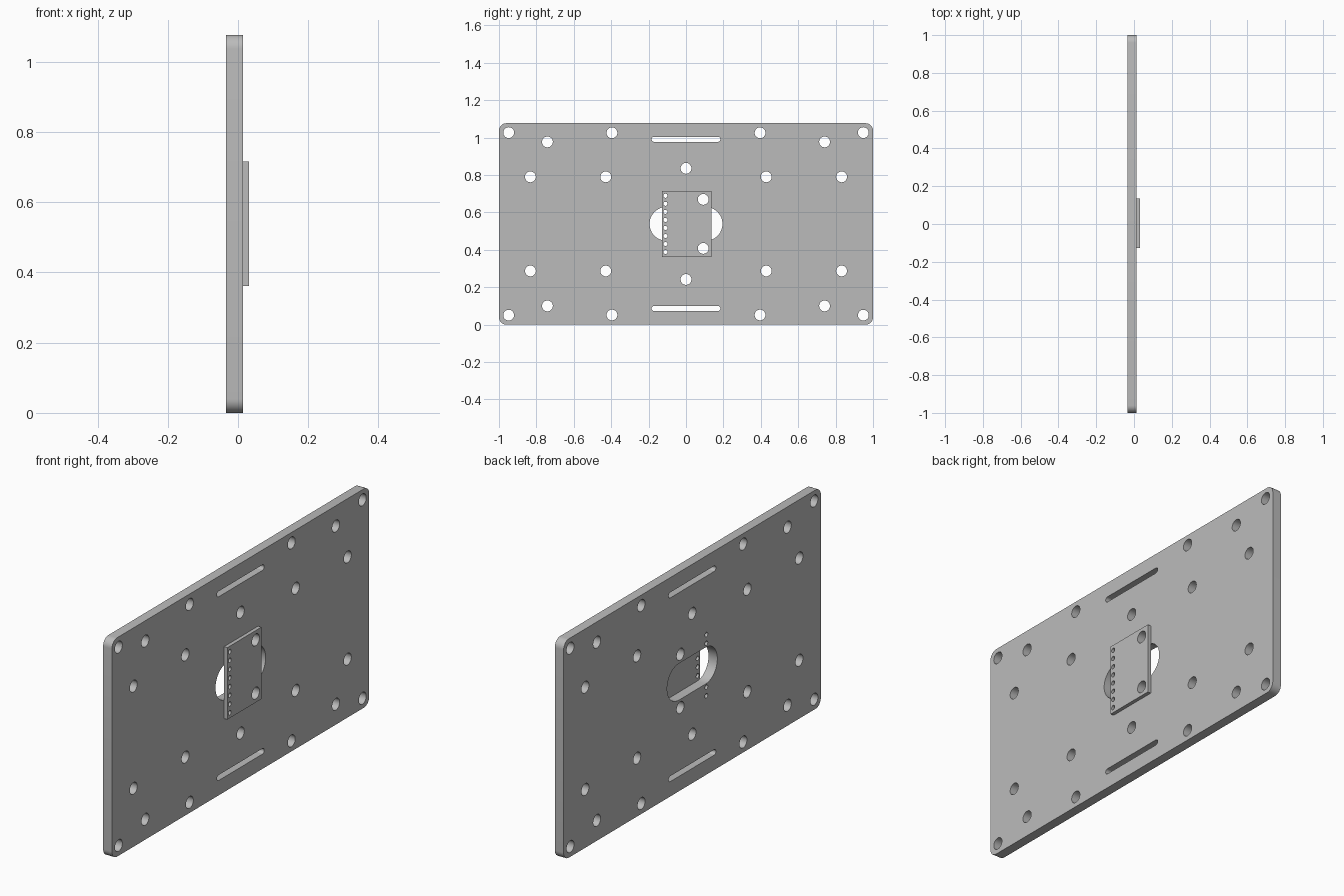
import bpy, bmesh, math
from mathutils import Matrix

cube = bpy.data.objects.get("Cube")
if cube:
    bpy.data.objects.remove(cube, do_unlink=True)

grey = bpy.data.materials.new("light_grey")
grey.use_nodes = True
COLOUR = (0.5, 0.5, 0.5, 1)
grey.diffuse_color = COLOUR
grey.node_tree.nodes["Principled BSDF"].inputs["Base Color"].default_value = COLOUR

MID = 0.5385          # height of the centre line
HOLE = 0.029          # bolt hole radius
PIN = 0.011           # pin hole radius


def rounded(cy, cz, half_w, half_h, r, steps=8):
    """Outline of a rounded rectangle; a circle or slot when r fills it."""
    pts = []
    for q, (sy, sz) in enumerate([(1, 1), (-1, 1), (-1, -1), (1, -1)]):
        for i in range(steps + 1 if r else 1):
            a = math.pi / 2 * (q + i / steps)
            p = (cy + sy * (half_w - r) + r * math.cos(a),
                 cz + sz * (half_h - r) + r * math.sin(a))
            if not pts or math.dist(p, pts[-1]) > 1e-5:
                pts.append(p)
    if math.dist(pts[0], pts[-1]) < 1e-5:
        pts.pop()
    return pts


def circle(y, z, r):
    return rounded(y, z, r, r, r)


def sheet(name, outlines, x0, x1):
    """Extrude an outline with holes along x."""
    curve = bpy.data.curves.new(name + "_outline", "CURVE")
    curve.dimensions = "2D"
    curve.fill_mode = "BOTH"
    curve.extrude = (x1 - x0) / 2
    for pts in outlines:
        s = curve.splines.new("POLY")
        s.points.add(len(pts) - 1)
        for p, (y, z) in zip(s.points, pts):
            p.co = (y, z, 0, 1)
        s.use_cyclic_u = True
    helper = bpy.data.objects.new(name + "_outline", curve)
    mesh = bpy.data.meshes.new_from_object(helper)
    bpy.data.objects.remove(helper)
    bpy.data.curves.remove(curve)

    # stand the sheet up: outline in y-z, thickness along x
    mesh.transform(Matrix(((0, 0, 1, (x0 + x1) / 2), (1, 0, 0, 0),
                           (0, 1, 0, 0), (0, 0, 0, 1))))
    bm = bmesh.new()
    bm.from_mesh(mesh)
    bmesh.ops.remove_doubles(bm, verts=bm.verts, dist=1e-5)
    bmesh.ops.recalc_face_normals(bm, faces=bm.faces)
    bm.to_mesh(mesh)
    bm.free()

    mesh.name = name
    mesh.materials.clear()
    mesh.materials.append(grey)
    obj = bpy.data.objects.new(name, mesh)
    bpy.context.collection.objects.link(obj)
    bpy.ops.object.select_all(action="DESELECT")
    obj.select_set(True)
    bpy.context.view_layer.objects.active = obj
    bpy.ops.object.shade_smooth_by_angle(angle=math.radians(30))
    return obj


# Holes shared by the plate and the small board
board_holes = [circle(0.092, MID + s * 0.131, HOLE) for s in (-1, 1)]
pin_offsets = [(i - 3.5) * 0.043 for i in range(8)]

# Mounting plate: bolt holes mirrored in both directions
plate = [rounded(0, MID, 1, MID, 0.04)]
for y, dz in [(0.948, 0.488), (0.741, 0.4385), (0.396, 0.487),
              (0.832, 0.2515), (0.429, 0.2515), (0, 0.297)]:
    for sy in ((-1, 1) if y else (1,)):
        for sz in (-1, 1):
            plate.append(circle(sy * y, MID + sz * dz, HOLE))

# Strap slots near the long edges and the central cable opening
for s in (-1, 1):
    plate.append(rounded(0, MID + s * 0.452, 0.184, 0.0135, 0.0135))
plate.append(rounded(0, MID, 0.195, 0.09, 0.09, 12))
plate += board_holes
plate += [circle(-0.11, MID + d, PIN) for d in pin_offsets if abs(d) > 0.1]
sheet("mounting_plate", plate, -0.034, 0.014)

# Small board with a row of pin holes
board = [rounded(0.004, MID, 0.132, 0.177, 0)] + board_holes
board += [circle(-0.11, MID + d, PIN) for d in pin_offsets]
sheet("small_board", board, 0.014, 0.032)
